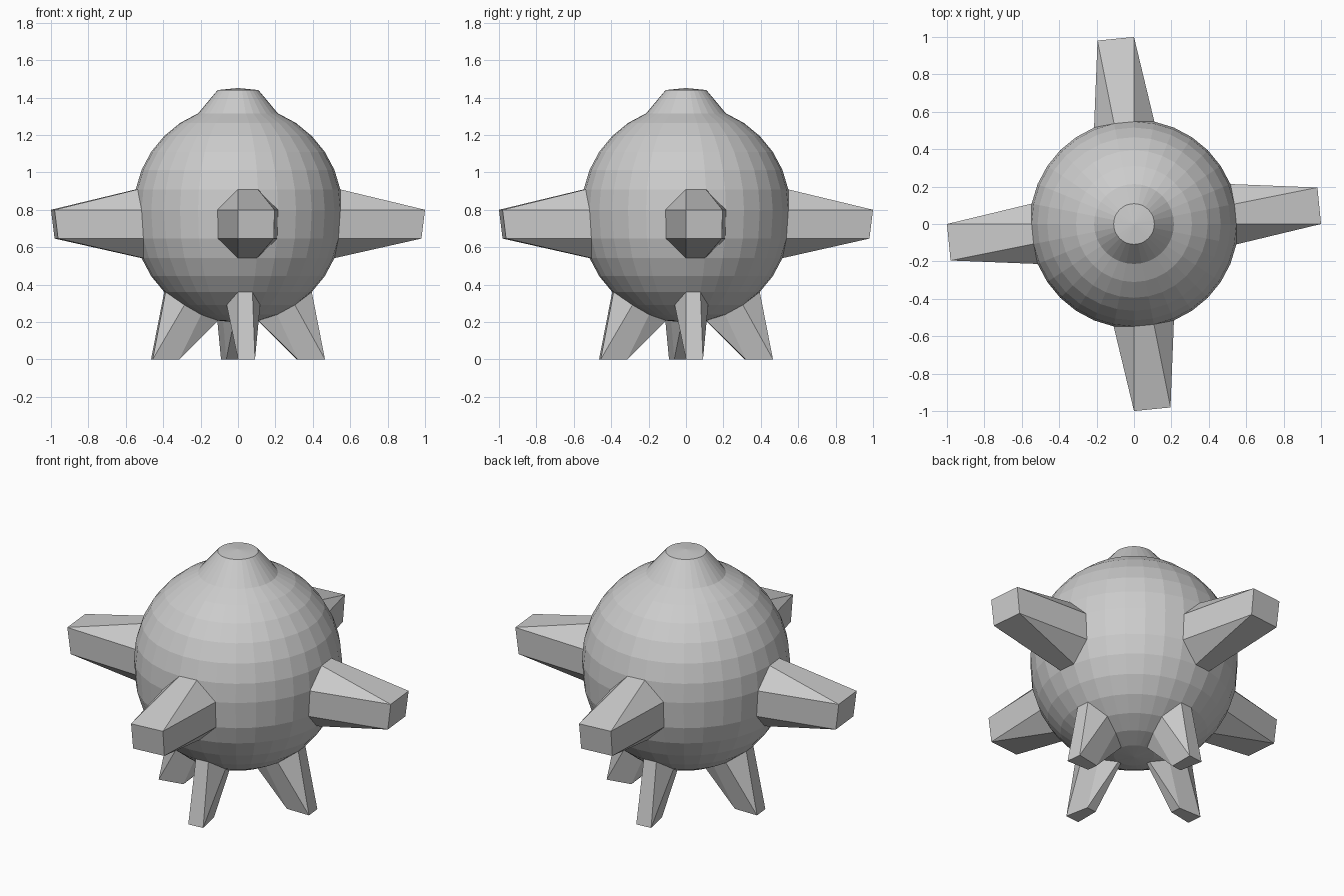
import bpy, bmesh
from math import sin, cos, pi

if "Cube" in bpy.data.objects:
    bpy.data.objects.remove(bpy.data.objects["Cube"])

SEG, RINGS = 32, 16
R, Z_LOW, Z_HIGH = 0.558, 0.755, 0.80   # upper half of the ball sits slightly higher


def ring_z(k):
    z = (Z_LOW if k < RINGS // 2 else Z_HIGH) - R * cos(pi * k / RINGS)
    return z + 0.093 if k >= RINGS - 1 else z   # raised crown on top


bm = bmesh.new()

# Ball body: rings from bottom to top, closed by two poles
grid = {}
for k in range(1, RINGS):
    r = R * sin(pi * k / RINGS)
    for j in range(SEG):
        a = 2 * pi * j / SEG
        grid[k, j] = bm.verts.new((r * cos(a), r * sin(a), ring_z(k)))
bottom = bm.verts.new((0, 0, ring_z(0)))
top = bm.verts.new((0, 0, ring_z(RINGS)))

for j in range(SEG):
    n = (j + 1) % SEG
    bm.faces.new((bottom, grid[1, n], grid[1, j]))
    bm.faces.new((top, grid[RINGS - 1, j], grid[RINGS - 1, n]))
    for k in range(1, RINGS - 1):
        bm.faces.new((grid[k, j], grid[k, n], grid[k + 1, n], grid[k + 1, j]))

# Arms and legs: one face per quarter turn is pulled out of the ball
pulled = set()


def pull(rings, scale, floor=False):
    for quarter in range(4):
        for j in (quarter * SEG // 4, quarter * SEG // 4 + 1):
            for k in rings:
                v = grid[k, j]
                v.co.x *= scale
                v.co.y *= scale
                if floor:
                    v.co.z = 0
                pulled.add(v)


pull((7, 8), 1.792)
pull((2, 3), 1.5, floor=True)

# Split the corner faces so each limb starts from an octagonal root
for f in list(bm.faces):
    vs = list(f.verts)
    hit = [i for i, v in enumerate(vs) if v in pulled]
    if len(vs) == 4 and len(hit) == 1:
        i = hit[0]
        bmesh.utils.face_split(f, vs[i - 1], vs[(i + 1) % 4])

bmesh.ops.recalc_face_normals(bm, faces=bm.faces[:])
mesh = bpy.data.meshes.new("ball_body_with_limbs")
bm.to_mesh(mesh)
bm.free()
bpy.context.collection.objects.link(bpy.data.objects.new("ball_body_with_limbs", mesh))
